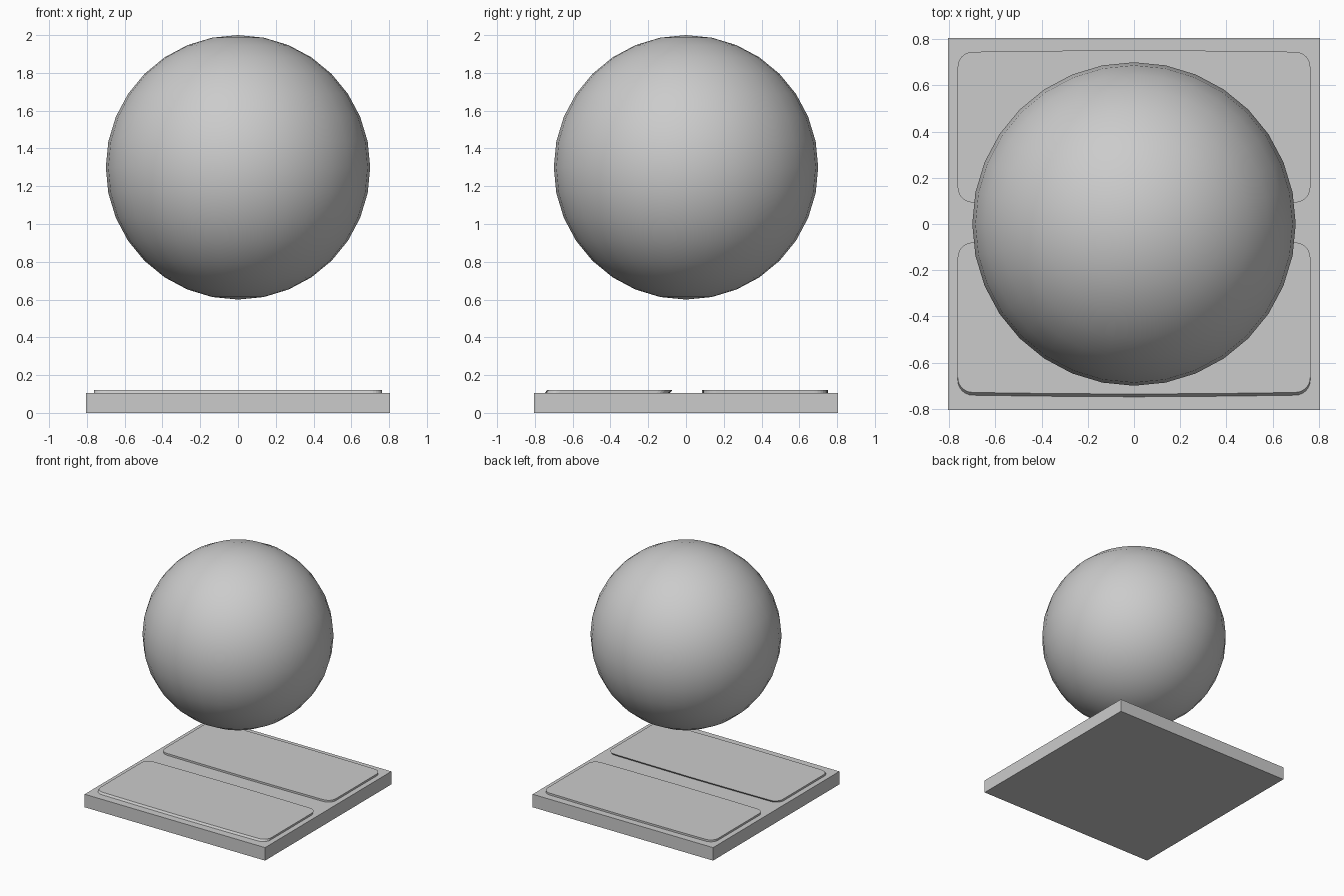
import bpy, bmesh, math

if "Cube" in bpy.data.objects:
    bpy.data.objects.remove(bpy.data.objects["Cube"])


def finish(name, bm):
    bmesh.ops.recalc_face_normals(bm, faces=bm.faces)
    mesh = bpy.data.meshes.new(name)
    bm.to_mesh(mesh)
    bm.free()
    obj = bpy.data.objects.new(name, mesh)
    bpy.context.collection.objects.link(obj)
    return obj


def pad_outline(hx, y0, y1, r, bow, steps=6):
    """Rounded rectangle whose long edges bulge slightly outwards."""
    pts = []
    corners = [(hx - r, y1 - r, 0), (-hx + r, y1 - r, 90),
               (-hx + r, y0 + r, 180), (hx - r, y0 + r, 270)]
    for i, (cx, cy, start) in enumerate(corners):
        for s in range(steps + 1):
            a = math.radians(start + 90 * s / steps)
            pts.append((cx + r * math.cos(a), cy + r * math.sin(a)))
        if i in (0, 2):
            side = 1 if i == 0 else -1
            edge = y1 if i == 0 else y0
            for x, k in ((0.4, 0.6), (0, 1), (-0.4, 0.6)):
                pts.append((side * x, edge + side * bow * k))
    return pts


def pad(name, y0, y1, shear):
    bm = bmesh.new()
    pts = pad_outline(0.763, y0, y1, 0.065, 0.007)
    low = [bm.verts.new((x, y, 0.1)) for x, y in pts]
    top = [bm.verts.new((x, y + shear, 0.12)) for x, y in pts]
    bm.faces.new(low)
    bm.faces.new(top)
    n = len(pts)
    for i in range(n):
        j = (i + 1) % n
        bm.faces.new((low[i], low[j], top[j], top[i]))
    return finish(name, bm)


# Square base slab
bm = bmesh.new()
bmesh.ops.create_cube(bm, size=1)
for v in bm.verts:
    v.co = (v.co.x * 1.612, v.co.y * 1.612, (v.co.z + 0.5) * 0.105)
finish("base_slab", bm)

# Raised pads; the front one leans slightly backwards
pad("back_pad", 0.093, 0.745, 0.0)
pad("front_pad", -0.745, -0.096, 0.016)

# Floating ball
bpy.ops.mesh.primitive_uv_sphere_add(segments=32, ring_count=16, radius=0.7,
                                     location=(0, 0, 1.3))
ball = bpy.context.object
ball.name = "ball"
bpy.ops.object.shade_smooth()
